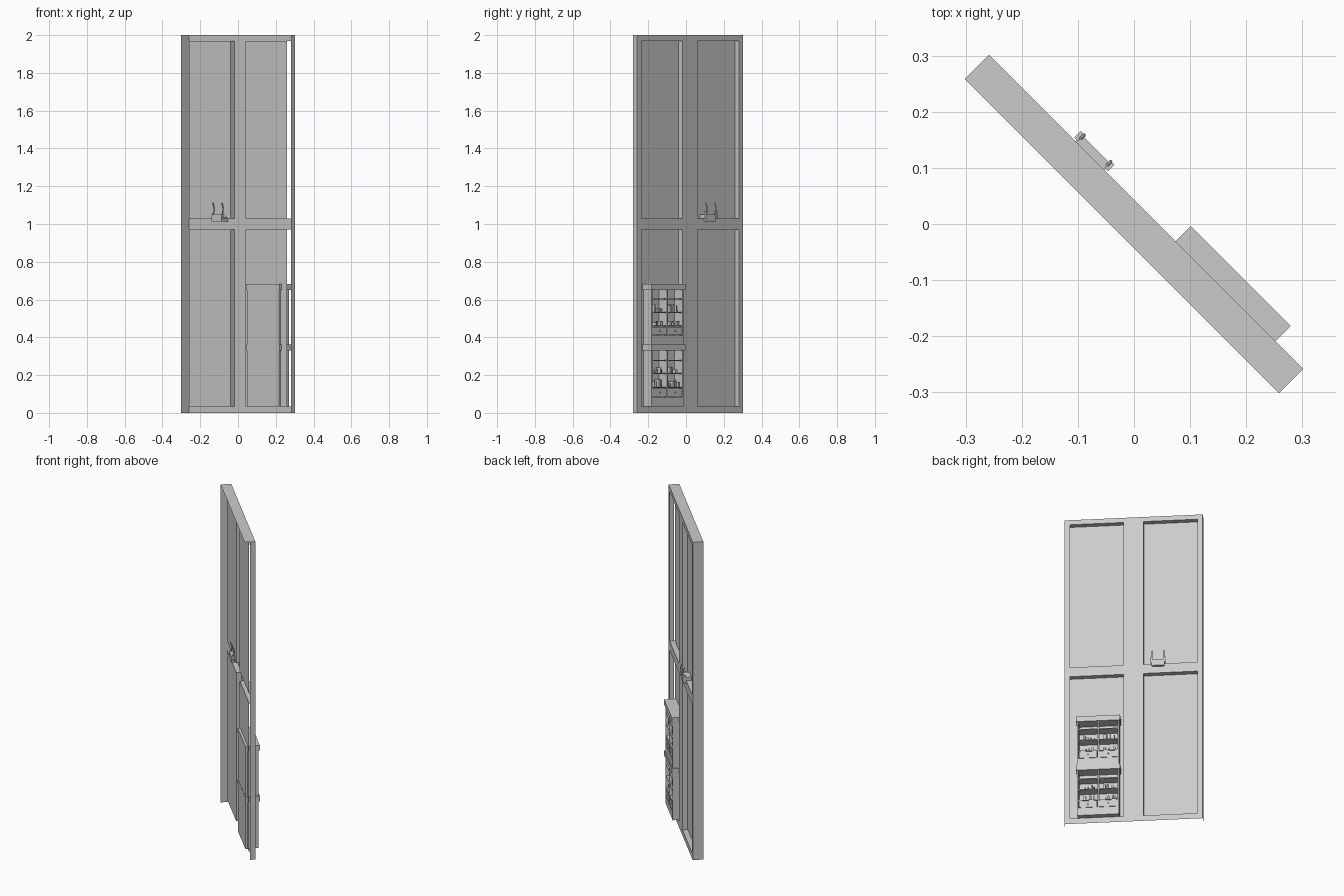
import bpy, bmesh, math, random
from mathutils import Matrix, Vector

if "Cube" in bpy.data.objects:
    bpy.data.objects.remove(bpy.data.objects["Cube"])
random.seed(4)
TURN = Matrix.Rotation(math.radians(-45), 4, 'Z')

grey = bpy.data.materials.new("plain_grey")
grey.use_nodes = True
grey.diffuse_color = (0.6, 0.6, 0.6, 1)
grey.node_tree.nodes["Principled BSDF"].inputs["Base Color"].default_value = (0.6, 0.6, 0.6, 1)


def finish(name, bm):
    mesh = bpy.data.meshes.new(name)
    bm.to_mesh(mesh)
    bm.free()
    mesh.materials.append(grey)
    ob = bpy.data.objects.new(name, mesh)
    ob.matrix_world = TURN
    bpy.context.collection.objects.link(ob)
    return ob


def sheet(bm, axis, at, a, b):
    """Flat rectangle across one axis, from corner a to corner b of the other two."""
    vs = []
    for p in ((a[0], a[1]), (b[0], a[1]), (b[0], b[1]), (a[0], b[1])):
        co = list(p)
        co.insert(axis, at)
        vs.append(bm.verts.new(co))
    return bm.faces.new(vs)


def box(bm, lo, hi):
    lo, hi = Vector(lo), Vector(hi)
    m = Matrix.Translation((lo + hi) / 2) @ Matrix.Diagonal((*(hi - lo), 1))
    bmesh.ops.create_cube(bm, size=1, matrix=m)


# Wall shell: open at the front and underneath
L, T, FR, MID = 0.396, 0.0305, 0.031, 0.057
bays = ((-L + FR, -MID), (MID, L - FR))
rows = ((0.035, 0.97), (1.03, 1.97))
bm = bmesh.new()
for u0, u1 in ((-L, -L + FR), (-MID, MID), (L - FR, L)):
    sheet(bm, 1, T, (u0, 0), (u1, 2))
for u0, u1 in bays:
    for z0, z1 in ((0, rows[0][0]), (rows[0][1], rows[1][0]), (rows[1][1], 2)):
        sheet(bm, 1, T, (u0, z0), (u1, z1))
sheet(bm, 2, 2, (-L, -T), (L, T))
sheet(bm, 0, -L, (-T, 0), (T, 2))
sheet(bm, 0, L, (0, 0), (T, 2))
bmesh.ops.remove_doubles(bm, verts=bm.verts, dist=0.0001)
finish("wall_frame", bm)

# Recessed panels with their reveals; the outermost reveal is open
bm = bmesh.new()
for u0, u1 in bays:
    for z0, z1 in rows:
        sheet(bm, 1, 0, (u0, z0), (u1, z1))
        for z in (z0, z1):
            sheet(bm, 2, z, (u0, 0), (u1, T))
        sheet(bm, 0, u0, (0, z0), (T, z1))
        if u1 < 0:
            sheet(bm, 0, u1, (0, z0), (T, z1))
finish("recessed_panels", bm)

# Two stacked shelf units
U0, U1, BACK, FRONT = 0.08, 0.32, -0.014, 0.063
UC = (U0 + U1) / 2
for label, z0, z1, plinth in (("lower", 0.035, 0.33, 0.05), ("upper", 0.36, 0.65, 0.05)):
    bm = bmesh.new()
    box(bm, (U0 - 0.006, BACK - 0.001, z1), (U1 + 0.006, FRONT + 0.006, z1 + 0.033))
    box(bm, (U0, BACK, z0), (U1, 0.002, z1))
    box(bm, (U0, 0.002, z0), (U1, FRONT, z0 + plinth))
    for u in (U0, UC - 0.004, U1 - 0.008):
        box(bm, (u, 0.002, z0 + plinth), (u + 0.008, FRONT, z1))
    finish(label + "_cabinet", bm)

    # Shelves and drawers in both columns
    shelves, drawers, items = bmesh.new(), bmesh.new(), bmesh.new()
    base = z0 + plinth
    for a, b in ((U0 + 0.008, UC - 0.004), (UC + 0.004, U1 - 0.008)):
        levels = (base + 0.048, base + 0.12, base + 0.19)
        for z in levels:
            box(shelves, (a, 0.002, z), (b, FRONT - 0.004, z + 0.005))
        box(drawers, (a + 0.002, 0.004, base + 0.003), (b - 0.002, FRONT - 0.002, base + 0.045))
        knob = Matrix.Translation(((a + b) / 2, FRONT, base + 0.025))
        bmesh.ops.create_uvsphere(drawers, u_segments=8, v_segments=6, radius=0.004, matrix=knob)

        # Books and jars
        for z in levels[:2]:
            u = a + random.uniform(0.005, 0.03)
            while u < b - 0.03:
                w = random.uniform(0.008, 0.016)
                h = random.uniform(0.015, 0.04)
                if random.random() < 0.6:
                    box(items, (u, 0.015, z + 0.005), (u + w, 0.05, z + 0.005 + h))
                else:
                    spot = Matrix.Translation((u + w / 2, 0.038, z + 0.005 + h / 2))
                    bmesh.ops.create_cone(items, cap_ends=True, segments=10, radius1=w / 2,
                                          radius2=w / 3, depth=h, matrix=spot)
                u += w + random.uniform(0.002, 0.02)
    finish(label + "_shelves", shelves)
    finish(label + "_drawers", drawers)
    finish(label + "_shelf_items", items)

# Small tray on the middle rail
bm = bmesh.new()
box(bm, (-0.178, -0.02, 1.012), (-0.105, 0.046, 1.05))
for u in (-0.184, -0.108):
    box(bm, (u, 0.034, 1.03), (u + 0.009, 0.05, 1.065))
box(bm, (-0.11, -0.012, 1.03), (-0.08, -0.004, 1.037))
finish("tray", bm)

# Curved prongs rising from the tray
for side, u in (("right", -0.175), ("left", -0.108)):
    for end, v in (("front", -0.014), ("back", 0.04)):
        curve = bpy.data.curves.new(side + "_" + end + "_prong", 'CURVE')
        curve.dimensions = '3D'
        curve.bevel_depth = 0.003
        curve.bevel_resolution = 1
        curve.use_fill_caps = True
        line = curve.splines.new('POLY')
        line.points.add(5)
        for i, p in enumerate(line.points):
            t = i / 5
            p.co = (u, v + 0.01 * math.sin(math.pi * t), 1.045 + 0.065 * t, 1)
        curve.materials.append(grey)
        ob = bpy.data.objects.new(side + "_" + end + "_prong", curve)
        ob.matrix_world = TURN
        bpy.context.collection.objects.link(ob)
